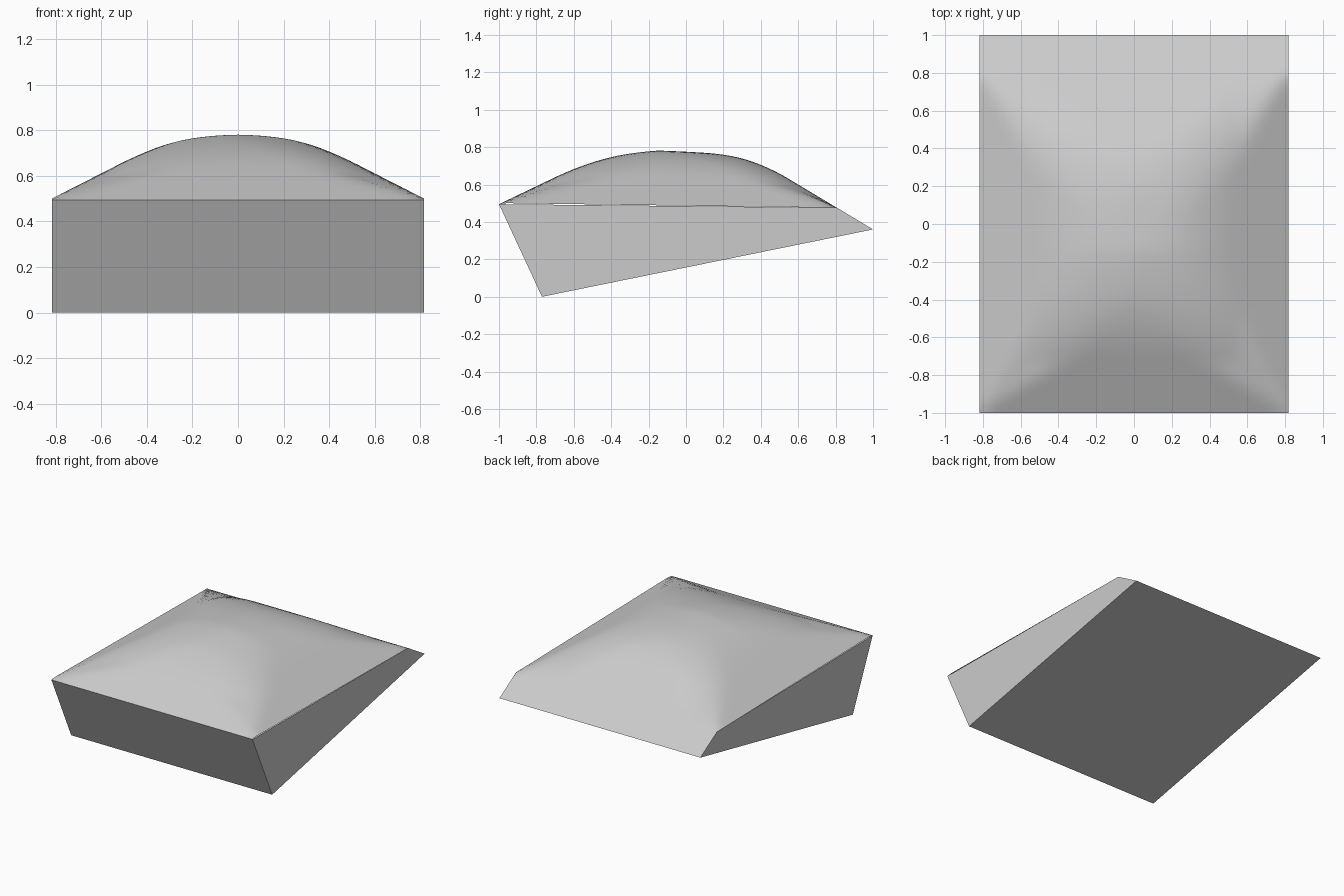
import bpy
import bmesh
import math

cube = bpy.data.objects.get("Cube")
if cube:
    bpy.data.objects.remove(cube, do_unlink=True)

HALF_W = 0.817

grey = bpy.data.materials.new("plain grey")
grey.use_nodes = True
grey.diffuse_color = (0.6, 0.6, 0.6, 1)
grey.node_tree.nodes["Principled BSDF"].inputs["Base Color"].default_value = (0.6, 0.6, 0.6, 1)


def add_object(name, bm):
    mesh = bpy.data.meshes.new(name)
    bm.to_mesh(mesh)
    bm.free()
    mesh.materials.append(grey)
    obj = bpy.data.objects.new(name, mesh)
    bpy.context.collection.objects.link(obj)
    return obj


def soft_min(a, b, k):
    if k < 1e-5:
        return min(a, b)
    h = max(k - abs(a - b), 0) / k
    return min(a, b) - h * h * k / 4


def heap_height(x, y):
    """Four sloping banks blended into a gently domed crown."""
    border = min(HALF_W - abs(x), 1 - abs(y))
    k = min(0.16, border * 0.6)
    bank = 0.487 - 0.014 * y + 0.54 * (HALF_W - abs(x))
    front = 0.495 + 0.48 * (y + 1)
    back = 0.36 + 0.6 * (1 - y)
    z = soft_min(soft_min(front, back, k), bank, k)
    crown = 0.783 - 0.05 * abs(y + 0.15) - 0.05 * x * x
    return soft_min(z, crown, min(k, 0.12))


# Scoop-shaped bin: open-topped prism with a sloping floor and leaning front
bm = bmesh.new()
profile = [(-1, 0.495), (-0.77, 0), (1, 0.36), (0.807, 0.476)]
left = [bm.verts.new((HALF_W, y, z)) for y, z in profile]
right = [bm.verts.new((-HALF_W, y, z)) for y, z in profile]
bm.faces.new(left)
bm.faces.new(right[::-1])
for i in range(2):
    bm.faces.new((left[i], right[i], right[i + 1], left[i + 1]))
bmesh.ops.recalc_face_normals(bm, faces=bm.faces)
add_object("bin", bm)

# Heaped load filling the bin and sloping down to the rear lip
bm = bmesh.new()
bmesh.ops.create_grid(bm, x_segments=40, y_segments=50, size=1)
for v in bm.verts:
    v.co.x *= HALF_W
    v.co.z = heap_height(v.co.x, v.co.y)
heap = add_object("heaped_load", bm)
bpy.ops.object.select_all(action='DESELECT')
heap.select_set(True)
bpy.context.view_layer.objects.active = heap
bpy.ops.object.shade_smooth_by_angle(angle=math.radians(40))
